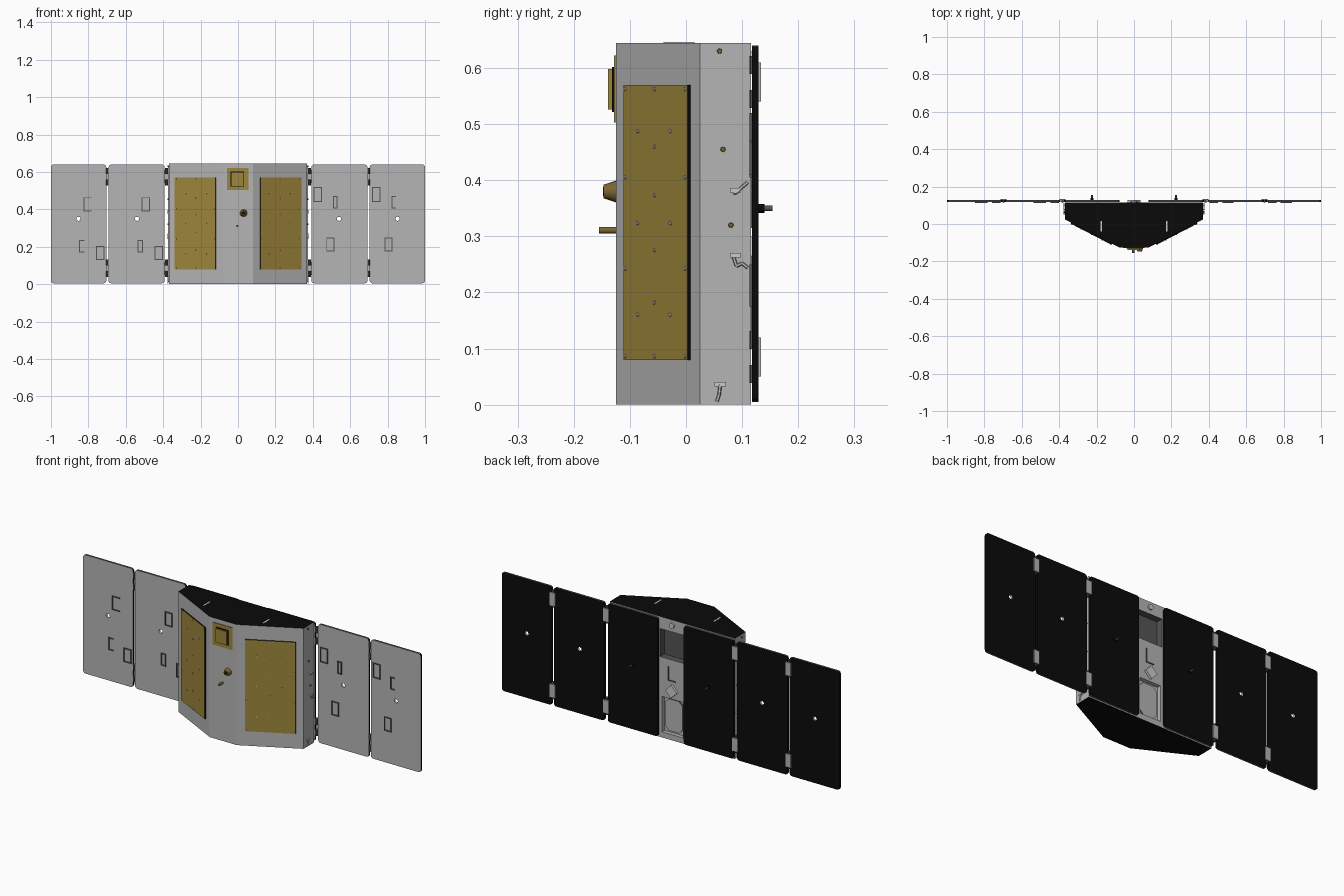
import bpy, bmesh, math
from mathutils import Vector, Matrix

if "Cube" in bpy.data.objects:
    bpy.data.objects.remove(bpy.data.objects["Cube"], do_unlink=True)


def material(name, r, g, b):
    m = bpy.data.materials.new(name)
    m.use_nodes = True
    m.diffuse_color = (r, g, b, 1)
    m.node_tree.nodes["Principled BSDF"].inputs["Base Color"].default_value = (r, g, b, 1)
    return m


MATS = [material("light grey", .46, .46, .46), material("black", .003, .003, .003),
        material("gold foil", .34, .24, .045), material("dark grey", .09, .09, .09),
        material("bare silver", .6, .6, .6), material("dark brass", .2, .13, .03)]
GREY, BLACK, GOLD, DARK, SILVER, BRASS = range(6)


def finish(bm, name, rule):
    """Turn a bmesh into an object; rule is a slot or a function of the face normal."""
    bmesh.ops.recalc_face_normals(bm, faces=bm.faces)
    for f in bm.faces:
        f.material_index = rule(f.normal) if callable(rule) else rule
    me = bpy.data.meshes.new(name)
    bm.to_mesh(me)
    bm.free()
    for m in MATS:
        me.materials.append(m)
    ob = bpy.data.objects.new(name, me)
    bpy.context.collection.objects.link(ob)
    return ob


def prism(name, points, depth, rule):
    """Extrude a loop of 3D points along the depth vector."""
    bm = bmesh.new()
    face = bm.faces.new([bm.verts.new(p) for p in points])
    new = bmesh.ops.extrude_face_region(bm, geom=[face])["geom"]
    bmesh.ops.translate(bm, vec=depth, verts=[v for v in new if isinstance(v, bmesh.types.BMVert)])
    return finish(bm, name, rule)


def box(name, x0, x1, y0, y1, z0, z1, rule):
    return prism(name, [(x0, y0, z0), (x1, y0, z0), (x1, y0, z1), (x0, y0, z1)], (0, y1 - y0, 0), rule)


def rod(name, start, end, r1, r2, rule, sides=12):
    a, b = Vector(start), Vector(end)
    bm = bmesh.new()
    rot = (b - a).to_track_quat('Z', 'Y').to_matrix().to_4x4()
    bmesh.ops.create_cone(bm, cap_ends=True, segments=sides, radius1=r1, radius2=r2,
                          depth=(b - a).length, matrix=Matrix.Translation((a + b) / 2) @ rot)
    return finish(bm, name, rule)


def cut(target, cutter):
    mod = target.modifiers.new("cut", 'BOOLEAN')
    mod.operation, mod.solver, mod.object = 'DIFFERENCE', 'EXACT', cutter
    cutter.hide_render = True
    bpy.context.view_layer.objects.active = target
    bpy.ops.object.modifier_apply(modifier=mod.name)
    bpy.data.objects.remove(cutter, do_unlink=True)


H = .645
BACK = .116

# Faceted body: black top and bottom, grey walls, two pockets in the back
half = [(.08, -.125), (.37, .025), (.37, BACK)]
outline = half + [(-x, y) for x, y in reversed(half)]
body = prism("body", [(x, y, 0) for x, y in outline], (0, 0, H),
             lambda n: BLACK if abs(n.z) > .5 else GREY)
cut(body, box("upper_pocket_cutter", -.072, .072, .08, .2, .43, .58, DARK))
cut(body, box("lower_pocket_cutter", -.062, .062, .095, .2, .03, .22, GREY))

# Details in the back channel
c = .02
tray = [(-.05 + c, .04), (.05 - c, .04), (.05, .04 + c), (.05, .21 - c),
        (.05 - c, .21), (-.05 + c, .21), (-.05, .21 - c), (-.05, .04 + c)]
prism("pocket_tray", [(x, .094, z) for x, z in tray], (0, .008, 0),
      lambda n: GREY if abs(n.y) > .5 else DARK)
prism("channel_cube", [(-.035, BACK, .265), (0, BACK, .23), (.035, BACK, .265), (0, BACK, .3)],
      (0, .012, 0), SILVER)
box("channel_bracket_upright", .02, .025, BACK, .12, .32, .39, DARK)
box("channel_bracket_foot", -.02, .025, BACK, .12, .315, .32, DARK)
rod("channel_port", (0, .11, .615), (0, .124, .615), .014, .014, SILVER)


# Solar panels: grey in front, black behind, rounded corners
def panel_rule(n):
    if abs(n.y) > .5:
        return BLACK if n.y > 0 else GREY
    return DARK if abs(n.z) > .8 else BLACK


def panel(name, x0, x1):
    z0, z1, r = .005, .64, .014
    pts = []
    for i, (cx, cz) in enumerate([(x1 - r, z1 - r), (x0 + r, z1 - r), (x0 + r, z0 + r), (x1 - r, z0 + r)]):
        for k in range(4):
            a = math.radians(90 * i + 30 * k)
            pts.append((cx + r * math.cos(a), .118, cz + r * math.sin(a)))
    return prism(name, pts, (0, .011, 0), panel_rule)


# Raised outline frames on the wing fronts; open ones lack the inner bar
def frame(name, x0, x1, z0, z1, open_end=False):
    t, y0, y1 = .005, .113, .119
    box(name + "_bottom", x0, x1, y0, y1, z0, z0 + t, DARK)
    box(name + "_top", x0, x1, y0, y1, z1 - t, z1, DARK)
    box(name + "_bar", x0, x0 + t, y0, y1, z0, z1, DARK)
    if not open_end:
        box(name + "_end_bar", x1 - t, x1, y0, y1, z0, z1, DARK)


for s, side in ((1, "left"), (-1, "right")):
    def span(a, b):
        return sorted((s * a, s * b))

    panel(side + "_body_panel", *span(.077, .373))
    rod(side + "_panel_post", (s * .225, .128, .35), (s * .225, .14, .35), .008, .008, BLACK)
    rod(side + "_panel_post_tip", (s * .225, .14, .35), (s * .225, .154, .35), .005, .005, DARK)
    for part, a, b, hole in (("inner", .392, .692, .54), ("outer", .704, 1.0, .853)):
        wing = panel(f"{side}_{part}_wing", *span(a, b))
        cut(wing, rod("hole_cutter", (s * hole, .1, .35), (s * hole, .15, .35), .011, .011, SILVER, 16))

    # Hinges: a leaf pair behind and knuckles along the gap
    for part, x in (("inner", .382), ("outer", .698)):
        for z in (.085, .575):
            box(f"{side}_{part}_hinge", *span(x - .016, x + .016), .127, .134, z - .035, z + .035, GREY)
            for dz in (-.03, .03):
                rod(f"{side}_{part}_hinge_knuckle", (s * x, .121, z + dz - .016),
                    (s * x, .121, z + dz + .016), .008, .008, DARK, 8)

    # Gold plate on the slanted wall, with rivets
    slope = .15 / .29
    out = Vector((s * .15, -.29, 0)).normalized()

    def on_wall(y, z):
        return Vector((s * (.08 + (y + .125) / slope), y, z))

    plate = [on_wall(y, z) for y, z in ((-.106, .08), (.008, .08), (.008, .57), (-.106, .57))]
    prism(side + "_gold_plate", plate, out * .006,
          lambda n: GOLD if n.dot(out) > .8 else BLACK)
    rivets = [(y, z) for z in (.086, .242, .405, .562) for y in (-.103, .004)]
    rivets += [(y, z) for z in (.16, .323, .487) for y in (-.08, -.022)]
    rivets += [(-.05, z) for z in (.086, .182, .275, .373, .46, .562)]
    for y, z in rivets:
        p = on_wall(y, z)
        rod(side + "_rivet", p + out * .004, p + out * .009, .0035, .003, SILVER, 8)

    # Side wall fittings: brass studs and hooked latches
    for y, z in ((.06, .63), (.066, .455), (.08, .32)):
        rod(side + "_stud", (s * .365, y, z), (s * .377, y, z), .005, .004, BRASS, 10)
    for y, z, bend in ((.088, .382, 1), (.088, .266, -1), (.061, .036, -1)):
        box(side + "_latch", *span(.365, .377), y - .01, y + .01, z - .004, z + .004, SILVER)
        arc = [(s * .375, y + dy, z - .004 + dz * bend) for dy, dz in
               ((-.003, .0), (.002, .015 * (bend < 0)), (.012, .01), (.022, .018))]
        if y < .08:
            arc = [(s * .375, y + dy, z + dz) for dy, dz in ((0, 0), (-.002, -.018), (-.006, -.03))]
        for p, q in zip(arc, arc[1:]):
            rod(side + "_latch_hook", p, q, .003, .003, SILVER, 6)

    # Slim light strips on the top deck
    box(side + "_deck_strip", *span(.172, .18), -.04, .015, H - .002, H + .001, SILVER)

# Outline frames, in model coordinates for the inner wing of each side
for name, shift in (("inner", 0), ("outer", .312)):
    frame(f"left_{name}_frame_a", .405 + shift, .45 + shift, .44, .52)
    frame(f"left_{name}_frame_b", .508 + shift, .532 + shift, .405, .472, shift > 0)
    frame(f"left_{name}_frame_c", .472 + shift, .515 + shift, .175, .25)
    frame(f"right_{name}_frame_a", -.515 - shift, -.47 - shift, .39, .465, shift > 0)
    frame(f"right_{name}_frame_b", -.537 - shift, -.508 - shift, .17, .237, shift > 0)
    frame(f"right_{name}_frame_c", -.447 - shift, -.402 - shift, .13, .205)

# Front face: gold antenna patch, nozzle and short rod
box("patch_plate", -.06, .056, -.128, -.12, .503, .622, GOLD)
box("patch_rim", -.039, .033, -.132, -.127, .522, .602, BLACK)
box("patch_box", -.035, .029, -.139, -.127, .526, .598, GOLD)
rod("nozzle", (.03, -.12, .38), (.03, -.147, .38), .021, .012, BRASS, 20)
rod("nozzle_bore", (.03, -.146, .38), (.03, -.1475, .38), .008, .008, BLACK, 16)
rod("sensor_rod", (-.004, -.12, .311), (-.004, -.155, .311), .006, .006, BRASS, 12)

# Smooth the turned parts while keeping their rims sharp
for ob in bpy.data.objects:
    ob.select_set(ob.type == 'MESH' and any(
        w in ob.name for w in ("nozzle", "rod", "stud", "hook", "knuckle", "post", "port")))
bpy.context.view_layer.objects.active = bpy.data.objects["nozzle"]
bpy.ops.object.shade_smooth_by_angle(angle=math.radians(40))
